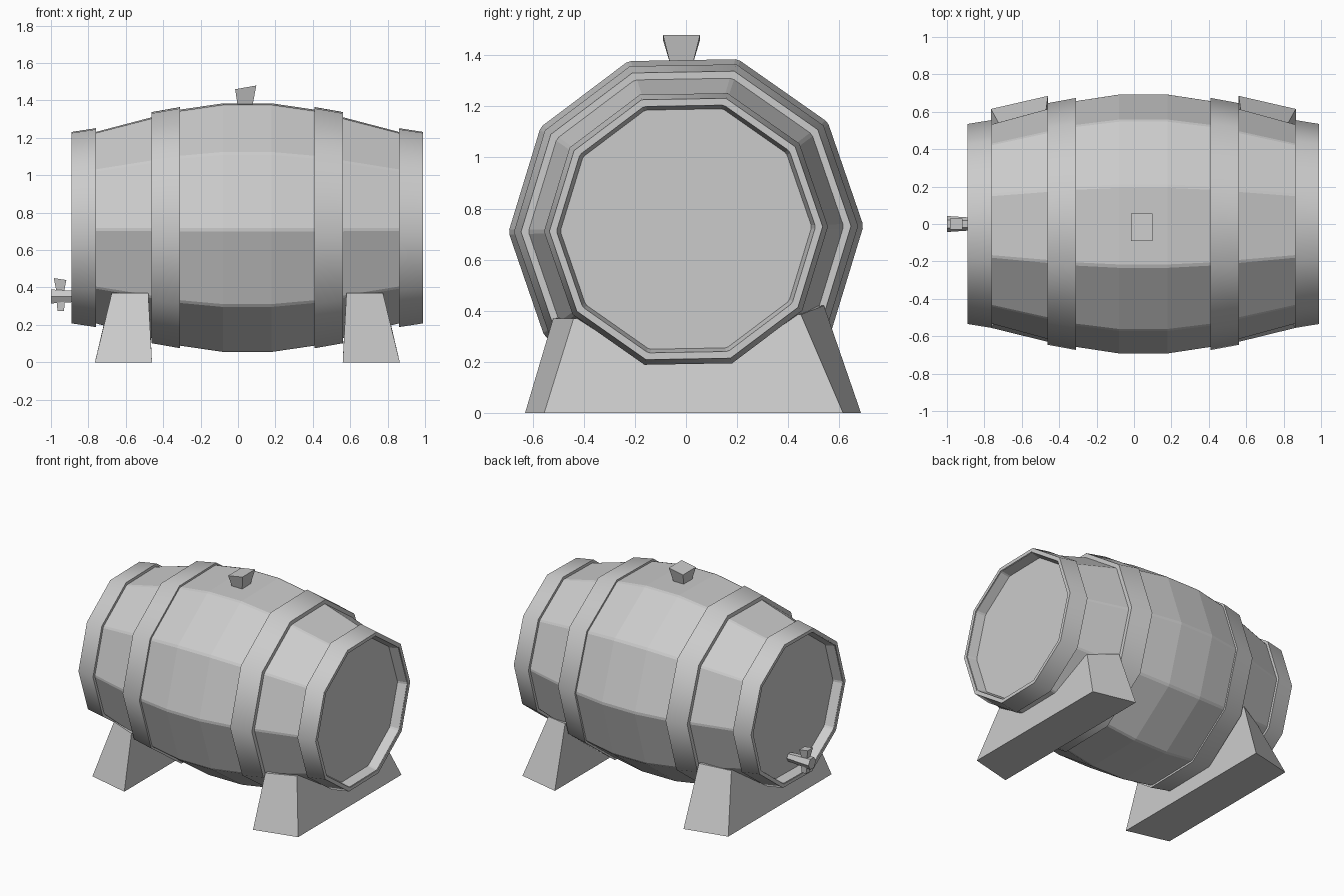
import bpy, bmesh, math
from mathutils import Matrix

cube = bpy.data.objects.get("Cube")
if cube:
    bpy.data.objects.remove(cube)

CX, CZ = 0.05, 0.72      # barrel axis
SIDES = 10

grey = bpy.data.materials.new("plain grey")
grey.use_nodes = True
COLOUR = (0.6, 0.6, 0.6, 1)
grey.diffuse_color = COLOUR
grey.node_tree.nodes["Principled BSDF"].inputs["Base Color"].default_value = COLOUR


def finish(name, bm, smooth=None):
    """Turn a bmesh into a named object with the grey material."""
    bmesh.ops.recalc_face_normals(bm, faces=bm.faces)
    mesh = bpy.data.meshes.new(name)
    bm.to_mesh(mesh)
    bm.free()
    mesh.materials.append(grey)
    obj = bpy.data.objects.new(name, mesh)
    bpy.context.collection.objects.link(obj)
    if smooth:
        bpy.ops.object.select_all(action='DESELECT')
        bpy.context.view_layer.objects.active = obj
        obj.select_set(True)
        bpy.ops.object.shade_smooth_by_angle(angle=math.radians(smooth))
    return obj


def lathe(name, profile, chamfer=0, closed=False, smooth=None):
    """Sweep (along, radius) points around the barrel axis as a decagon."""
    angles = []
    for k in range(SIDES):
        mid = 360 / SIDES * k + 1
        angles += [mid - chamfer, mid + chamfer] if chamfer else [mid]
    bm = bmesh.new()
    rings = []
    for u, r in profile:
        rings.append([bm.verts.new((CX + u, r * math.cos(math.radians(a)),
                                    CZ + r * math.sin(math.radians(a)))) for a in angles])
    pairs = list(zip(rings, rings[1:]))
    if closed:
        pairs.append((rings[-1], rings[0]))
    else:
        bm.faces.new(rings[0])
        bm.faces.new(rings[-1])
    n = len(angles)
    for a, b in pairs:
        for i in range(n):
            j = (i + 1) % n
            bm.faces.new((a[i], a[j], b[j], b[i]))
    return finish(name, bm, smooth)


def block(name, bottom, top):
    """Solid between two matching loops of points."""
    bm = bmesh.new()
    lo = [bm.verts.new(p) for p in bottom]
    hi = [bm.verts.new(p) for p in top]
    bm.faces.new(lo)
    bm.faces.new(hi)
    n = len(lo)
    for i in range(n):
        j = (i + 1) % n
        bm.faces.new((lo[i], lo[j], hi[j], hi[i]))
    return finish(name, bm)


def rect(x0, x1, y0, y1, z0, z1=None):
    """Four corners, height running from z0 at x0 to z1 at x1."""
    z1 = z0 if z1 is None else z1
    return [(x0, y0, z0), (x1, y0, z1), (x1, y1, z1), (x0, y1, z0)]


# Barrel staves with recessed lids, profile mirrored about the middle
half = [(0.13, 0.692), (0.36, 0.657), (0.51, 0.615), (0.81, 0.533),
        (0.935, 0.515), (0.935, 0.505), (0.87, 0.49)]
lathe("barrel_body", [(-u, r) for u, r in reversed(half)] + half, chamfer=0.8)

# Hoops
for side, s in (("right", -1), ("left", 1)):
    for kind, u0, r0, u1, r1, depth in (("middle", 0.36, 0.674, 0.512, 0.646, 0.06),
                                        ("end", 0.81, 0.556, 0.94, 0.535, 0.025)):
        ring = [(s * u0, r0), (s * u1, r1), (s * u1, r1 - depth), (s * u0, r0 - depth)]
        lathe(f"{side}_{kind}_hoop", ring, closed=True, smooth=40)

    # Cradle legs: narrower towards the barrel ends
    def corners(inner, outer, front_in, back_in, front_out, back_out, zf, zbi, zbo):
        return [(CX + s * inner, front_in, zf), (CX + s * inner, back_in, zbi),
                (CX + s * outer, back_out, zbo), (CX + s * outer, front_out, zf)]
    block(f"{side}_leg",
          corners(0.51, 0.815, -0.63, 0.685, -0.555, 0.615, 0, 0, 0),
          corners(0.53, 0.725, -0.52, 0.54, -0.44, 0.45, 0.37, 0.42, 0.385))

# Bung plug on top
block("plug", rect(0.0, 0.075, -0.06, 0.025, 1.36),
      rect(-0.015, 0.098, -0.09, 0.055, 1.46, 1.48))

# Tap on the right end
def hexagon(x, r):
    return [(x, r * math.cos(math.pi / 3 * k), 0.352 + r * math.sin(math.pi / 3 * k))
            for k in range(6)]

block("tap_pipe", hexagon(-0.81, 0.03), hexagon(-1.0, 0.043))
block("tap_handle", rect(-0.967, -0.933, -0.015, 0.015, 0.36),
      rect(-0.985, -0.918, -0.03, 0.03, 0.45, 0.44))
block("tap_spout", rect(-0.965, -0.93, -0.018, 0.018, 0.275),
      rect(-0.972, -0.925, -0.024, 0.024, 0.35))
